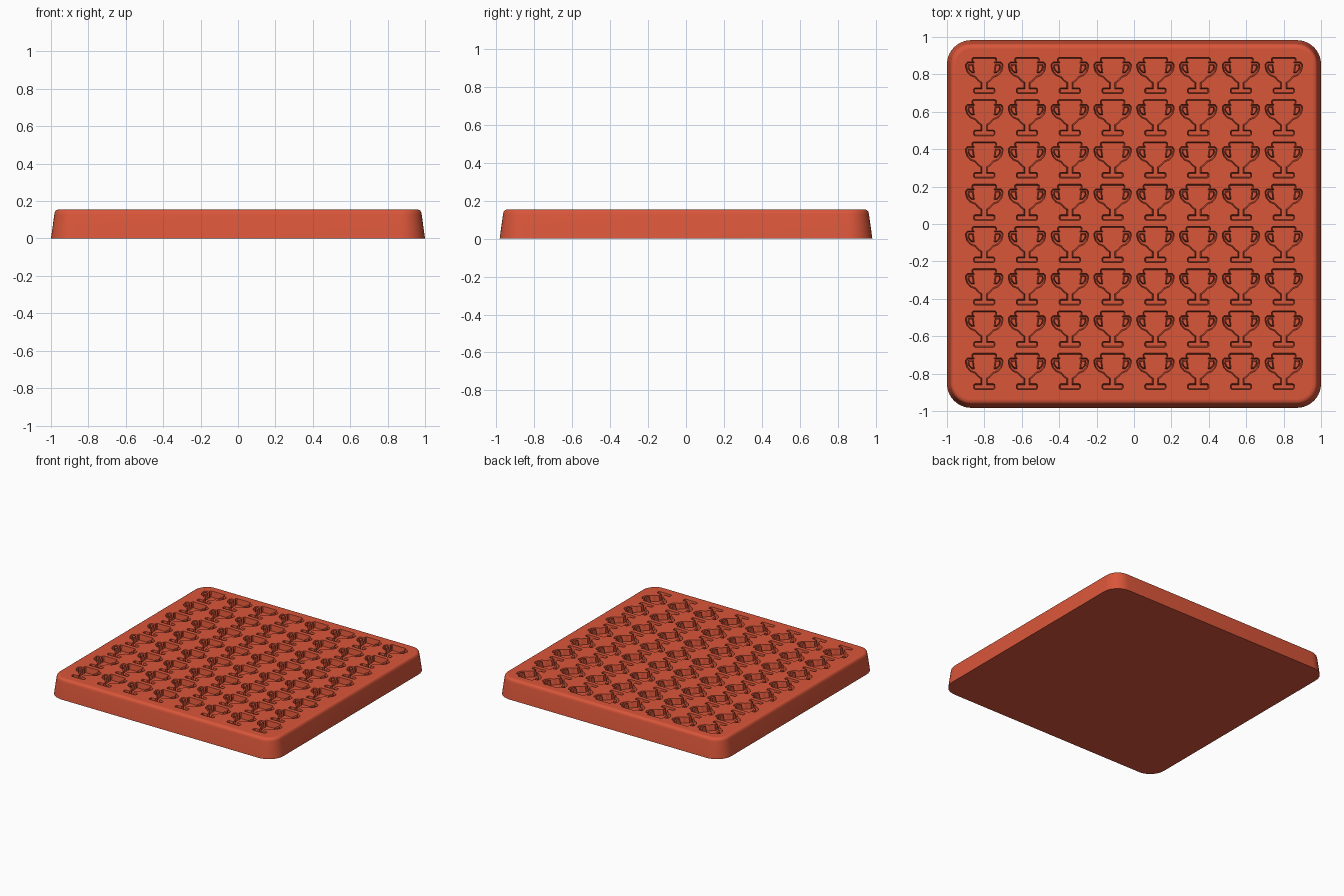
import bpy
import bmesh
from math import cos, sin, pi
from mathutils import Vector

cube = bpy.data.objects.get("Cube")
if cube:
    bpy.data.objects.remove(cube)

HALF_X, HALF_Y, CORNER = 1.0, 0.983, 0.13
TOP, DEPTH, DRAFT = 0.155, 0.045, 0.006
COUNT, STEP_X, STEP_Y = 8, 0.2288, 0.226

# Right half of the cup outline, from rim to foot, and the gap inside a handle
CUP_HALF = [(.058, .097), (.066, .091), (.066, .078), (.062, .072), (.09, .072),
            (.1, .06), (.1, .045), (.093, .02), (.075, 0), (.05, -.01),
            (.032, -.03), (.017, -.04), (.017, -.066), (.05, -.066),
            (.057, -.072), (.057, -.09), (.05, -.097)]
GAP = [(.063, .054), (.08, .054), (.082, .044), (.077, .031), (.066, .02), (.059, .02)]


def mirrored(points):
    return [(-x, y) for x, y in reversed(points)]


def offset(points, d):
    """Move a counter-clockwise loop inward by d."""
    pts = [Vector(p) for p in points]
    result = []
    for i, p in enumerate(pts):
        e1 = (p - pts[i - 1]).normalized()
        e2 = (pts[(i + 1) % len(pts)] - p).normalized()
        n1, n2 = Vector((-e1.y, e1.x)), Vector((-e2.y, e2.x))
        result.append(p + (n1 + n2) * d / (1 + n1.dot(n2)))
    return result


def ring(points, z, cx=0, cy=0):
    return [bm.verts.new((p[0] + cx, p[1] + cy, z)) for p in points]


def skin(a, b):
    n = len(a)
    return [bm.faces.new((a[i], a[(i + 1) % n], b[(i + 1) % n], b[i])) for i in range(n)]


def fill(*loops):
    edges = []
    for loop in loops:
        for i, v in enumerate(loop):
            pair = (loop[i - 1], v)
            edges.append(bm.edges.get(pair) or bm.edges.new(pair))
    bmesh.ops.triangle_fill(bm, use_beauty=False, use_dissolve=False,
                            edges=edges, normal=(0, 0, 1))


def rounded_rect(inset, segments=10):
    r = CORNER - inset
    points = []
    for quarter, (sx, sy) in enumerate([(1, 1), (-1, 1), (-1, -1), (1, -1)]):
        for k in range(segments + 1):
            a = (quarter + k / segments) * pi / 2
            points.append((sx * (HALF_X - CORNER) + r * cos(a),
                           sy * (HALF_Y - CORNER) + r * sin(a)))
    return points


bm = bmesh.new()

# Slab sides with sloped walls and a rounded upper edge
profile = [(0, 0), (.018, .128), (.021, .142), (.026, .149), (.034, .1535), (.045, TOP)]
rings = [ring(rounded_rect(inset), z) for inset, z in profile]
bm.faces.new(list(reversed(rings[0])))
for low, high in zip(rings, rings[1:]):
    for face in skin(low, high):
        face.smooth = True

# Flat border between the rounded edge and the grid of recesses
h = COUNT // 2
border = ([(i, -h) for i in range(-h, h)] + [(h, i) for i in range(-h, h)]
          + [(-i, h) for i in range(-h, h)] + [(-h, -i) for i in range(-h, h)])
fill(rings[-1], ring([(x * STEP_X, y * STEP_Y) for x, y in border], TOP))

# Cup-shaped recesses, one per grid cell
outline = mirrored(CUP_HALF) + CUP_HALF
outline.reverse()
gap_right = list(reversed(GAP))
gaps = [gap_right, mirrored(gap_right)]
cell = [(sx * STEP_X / 2, sy * STEP_Y / 2) for sx, sy in [(-1, -1), (1, -1), (1, 1), (-1, 1)]]
for row in range(COUNT):
    for column in range(COUNT):
        cx = (column - (COUNT - 1) / 2) * STEP_X
        cy = (row - (COUNT - 1) / 2) * STEP_Y
        at = (cx, cy + .003)
        upper = ring(outline, TOP, *at)
        fill(ring(cell, TOP, cx, cy), upper)
        lower = ring(offset(outline, DRAFT), TOP - DEPTH, *at)
        skin(upper, lower)
        floor = [lower]
        for gap in gaps:
            island = ring(gap, TOP, *at)
            foot = ring(offset(gap, -DRAFT), TOP - DEPTH, *at)
            bm.faces.new(island)
            skin(foot, island)
            floor.append(foot)
        fill(*floor)

bmesh.ops.remove_doubles(bm, verts=bm.verts[:], dist=1e-5)
bmesh.ops.recalc_face_normals(bm, faces=bm.faces[:])
mesh = bpy.data.meshes.new("mould_tray")
bm.to_mesh(mesh)
bm.free()
tray = bpy.data.objects.new("mould_tray", mesh)
bpy.context.collection.objects.link(tray)

# Single terracotta red colour
red = bpy.data.materials.new("terracotta_red")
red.use_nodes = True
colour = (0.70, 0.093, 0.042, 1)
red.diffuse_color = colour
red.node_tree.nodes["Principled BSDF"].inputs["Base Color"].default_value = colour
mesh.materials.append(red)
